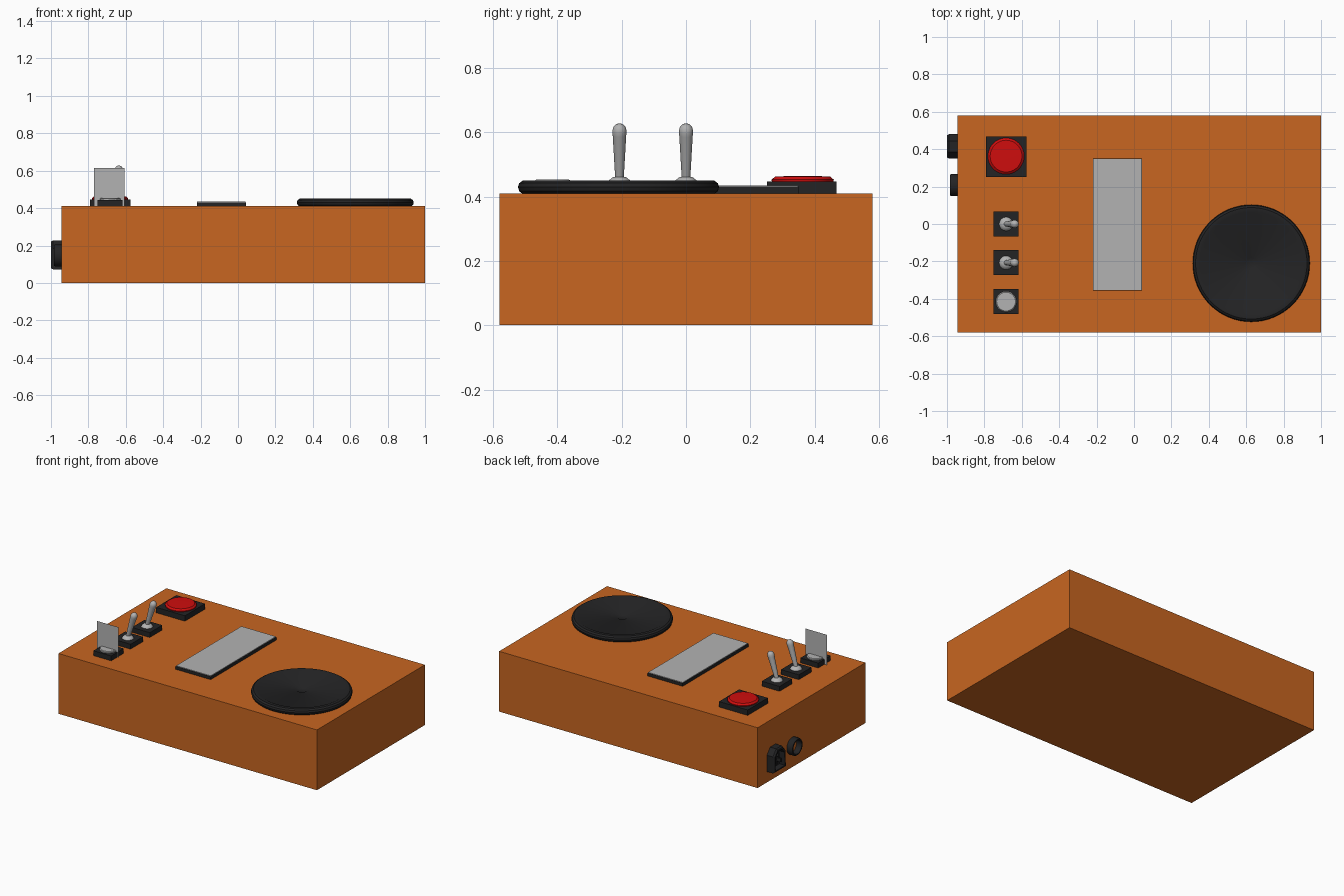
import bpy, bmesh, math
from mathutils import Matrix, Vector

if "Cube" in bpy.data.objects:
    bpy.data.objects.remove(bpy.data.objects["Cube"])


def mat(name, rgb):
    m = bpy.data.materials.new(name)
    m.diffuse_color = (*rgb, 1)
    m.use_nodes = True
    m.node_tree.nodes["Principled BSDF"].inputs["Base Color"].default_value = m.diffuse_color
    return m


ORANGE = mat("orange", (0.578, 0.133, 0.015))
BLACK = mat("black", (0.017, 0.017, 0.018))
RED = mat("red", (0.62, 0.004, 0.004))
SILVER = mat("silver", (0.45, 0.45, 0.45))


def finish(name, bm, *mats, smooth=False):
    bmesh.ops.recalc_face_normals(bm, faces=bm.faces)
    me = bpy.data.meshes.new(name)
    bm.to_mesh(me)
    bm.free()
    for m in mats:
        me.materials.append(m)
    ob = bpy.data.objects.new(name, me)
    bpy.context.collection.objects.link(ob)
    if smooth:
        bpy.ops.object.select_all(action='DESELECT')
        ob.select_set(True)
        bpy.context.view_layer.objects.active = ob
        bpy.ops.object.shade_smooth_by_angle(angle=math.radians(35))
    return ob


def box(name, lo, hi, m):
    lo, hi = Vector(lo), Vector(hi)
    bm = bmesh.new()
    bmesh.ops.create_cube(bm, size=1, matrix=Matrix.Translation((lo + hi) / 2)
                          @ Matrix.Diagonal((*(hi - lo), 1)))
    return finish(name, bm, m)


def lathe(name, profile, m, loc, axis=(0, 0, 1), n=48, closed=False):
    """Spin (radius, height) points round an axis placed at loc."""
    bm = bmesh.new()
    vs = [bm.verts.new((r, 0, z)) for r, z in profile]
    es = [bm.edges.new(p) for p in zip(vs, vs[1:])]
    if closed:
        es.append(bm.edges.new((vs[-1], vs[0])))
    bmesh.ops.spin(bm, geom=vs + es, cent=(0, 0, 0), axis=(0, 0, 1),
                   angle=2 * math.pi, steps=n, use_merge=True)
    bmesh.ops.remove_doubles(bm, verts=bm.verts, dist=1e-5)
    rot = Vector((0, 0, 1)).rotation_difference(Vector(axis)).to_matrix().to_4x4()
    bm.transform(Matrix.Translation(loc) @ rot)
    return finish(name, bm, m, smooth=True)


TOP = 0.41
CX = -0.684  # column of switches

# Case
box("case", (-0.945, -0.58, 0), (1, 0.58, TOP), ORANGE)

# Screen: black slab with silver top plate
box("screen_body", (-0.22, -0.355, TOP), (0.043, 0.35, 0.431), BLACK)
box("screen_glass", (-0.218, -0.353, 0.431), (0.041, 0.348, 0.435), SILVER)

# Jog wheel with raised rim and small centre dimple
lathe("jog_wheel", [(0, TOP), (0.300, TOP), (0.309, 0.417), (0.313, 0.43),
                    (0.309, 0.442), (0.298, 0.45), (0.275, 0.45), (0.262, 0.443),
                    (0.036, 0.443), (0.03, 0.439), (0, 0.439)],
      BLACK, (0.627, -0.21, 0), n=64)

# Red push button
box("button_base", (CX - 0.108, 0.252, TOP), (CX + 0.108, 0.468, 0.447), BLACK)
lathe("button_cap", [(0, 0.447), (0.096, 0.447), (0.097, 0.453), (0.085, 0.463),
                     (0, 0.465)], RED, (CX, 0.363, 0))

# Switch bases
for i, y in enumerate((0.0, -0.207, -0.415)):
    box(f"switch_base_{i + 1}", (CX - 0.067, y - 0.067, TOP),
        (CX + 0.067, y + 0.067, 0.443), BLACK)

# Toggle switches: domed collar and lever leaning right
tilt = Vector((0.047, 0, 0.155)).normalized()
for i, y in enumerate((0.0, -0.207)):
    lathe(f"toggle_collar_{i + 1}", [(0, 0.443), (0.037, 0.443), (0.034, 0.45),
                                     (0.02, 0.461), (0, 0.464)], SILVER, (CX, y, 0), n=24)
    lathe(f"toggle_lever_{i + 1}", [(0, 0), (0.013, 0), (0.021, 0.145), (0.0225, 0.158),
                                    (0.0195, 0.171), (0.011, 0.180), (0, 0.183)],
          SILVER, (CX, y, 0.452), tilt, n=24)

# Key switch: round face and paper-thin upright key plate
lathe("key_face", [(0, 0.443), (0.055, 0.443), (0.055, 0.45), (0.05, 0.454), (0, 0.454)],
      SILVER, (CX, -0.415, 0))
bm = bmesh.new()
bm.faces.new([bm.verts.new((x, -0.415, z)) for x, z in
              ((-0.77, TOP), (-0.608, TOP), (-0.608, 0.615), (-0.77, 0.615))])
finish("key_plate", bm, SILVER)

# Power inlet on the left side: chamfered shell with a recess
bm = bmesh.new()
out = [(-0.065, -0.077), (0.065, -0.077), (0.065, 0.035), (0.03, 0.077),
       (-0.03, 0.077), (-0.065, 0.035)]
f = bm.faces.new([bm.verts.new((-0.945, 0.415 + y, 0.15 + z)) for y, z in out])
ext = bmesh.ops.extrude_face_region(bm, geom=[f])["geom"]
bmesh.ops.translate(bm, vec=(-0.045, 0, 0),
                    verts=[v for v in ext if isinstance(v, bmesh.types.BMVert)])
cap = next(g for g in ext if isinstance(g, bmesh.types.BMFace))
for thick, push in ((0.008, -0.01), (0.012, 0), (0.001, 0.04)):
    bmesh.ops.inset_individual(bm, faces=[cap], thickness=thick)
    bmesh.ops.translate(bm, vec=(push, 0, 0), verts=cap.verts)
finish("power_inlet", bm, BLACK)
for i, (y, z) in enumerate(((-0.022, -0.02), (0.022, -0.02), (0, 0.025))):
    box(f"inlet_pin_{i + 1}", (-0.99, 0.409 + y, 0.138 + z),
        (-0.955, 0.421 + y, 0.162 + z), BLACK)

# Round socket ring beside it
lathe("socket_ring", [(0.046, 0), (0.058, 0), (0.058, 0.034), (0.054, 0.04), (0.046, 0.04)],
      BLACK, (-0.945, 0.208, 0.147), (-1, 0, 0), n=32, closed=True)
